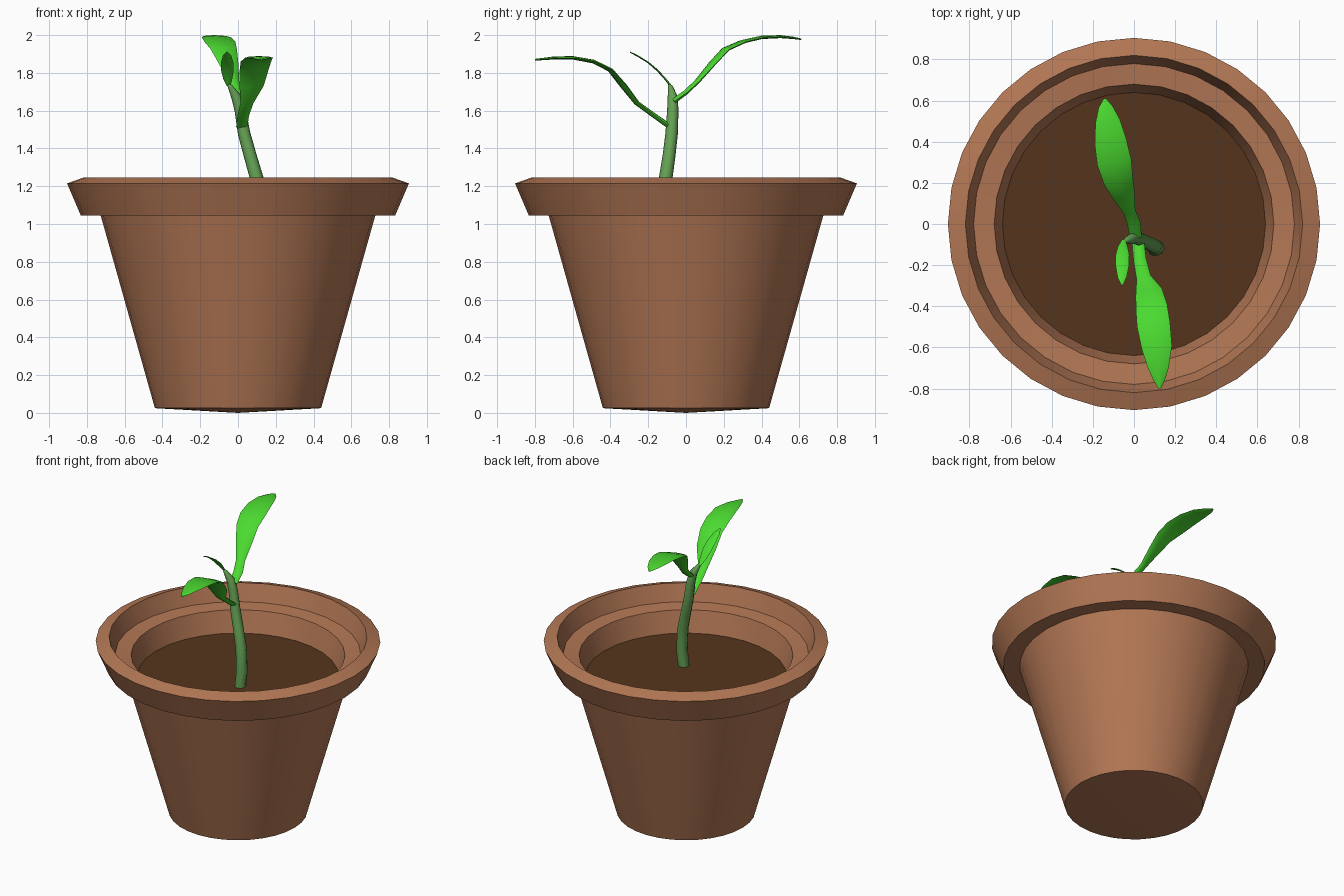
import bpy, bmesh
from math import sin, cos, pi, radians
from mathutils import Vector


def material(name, rgb):
    m = bpy.data.materials.new(name)
    m.diffuse_color = (*rgb, 1)
    return m


def loft(name, rings, mat, angle, cap_start=True, cap_end=True):
    """Skin a list of equal-length point rings."""
    bm = bmesh.new()
    loops = [[bm.verts.new(p) for p in ring] for ring in rings]
    n = len(loops[0])
    for a, b in zip(loops, loops[1:]):
        for i in range(n):
            j = (i + 1) % n
            bm.faces.new((a[i], a[j], b[j], b[i]))
    for loop, cap in ((loops[0], cap_start), (loops[-1], cap_end)):
        if cap:
            c = bm.verts.new(sum((v.co for v in loop), Vector()) / n)
            for i in range(n):
                bm.faces.new((loop[i], loop[(i + 1) % n], c))
    bmesh.ops.remove_doubles(bm, verts=bm.verts, dist=0.0005)
    bmesh.ops.recalc_face_normals(bm, faces=bm.faces)
    me = bpy.data.meshes.new(name)
    bm.to_mesh(me)
    bm.free()
    ob = bpy.data.objects.new(name, me)
    bpy.context.collection.objects.link(ob)
    me.materials.append(mat)
    bpy.ops.object.select_all(action='DESELECT')
    ob.select_set(True)
    bpy.context.view_layer.objects.active = ob
    bpy.ops.object.shade_smooth_by_angle(angle=radians(angle))
    return ob


def circle(r, z, n=32):
    return [Vector((r * cos(2 * pi * i / n), r * sin(2 * pi * i / n), z)) for i in range(n)]


def sweep(name, path, mat, n=8, angle=70, wide=None):
    """Elliptical sections (x, y, z, half width, half thickness) along a path."""
    pts = [Vector(p[:3]) for p in path]
    rings = []
    for k, p in enumerate(path):
        t = (pts[min(k + 1, len(pts) - 1)] - pts[max(k - 1, 0)]).normalized()
        side = Vector(wide) if wide else t.cross(Vector((0, 0, 1)))
        side = (side - t * side.dot(t)).normalized()
        up = side.cross(t)
        rings.append([pts[k] + side * p[3] * cos(2 * pi * i / n) + up * p[4] * sin(2 * pi * i / n)
                      for i in range(n)])
    return loft(name, rings, mat, angle)


clay = material("clay", (0.45, 0.185, 0.09))
earth = material("earth", (0.09, 0.036, 0.012))
stem_green = material("stem_green", (0.13, 0.36, 0.09))
leaf_green = material("leaf_green", (0.07, 0.70, 0.03))

# Pot: tapered body, overhanging rim, stepped inside
profile = [(0.0001, 0), (0.44, 0.025), (0.727, 1.045), (0.832, 1.045), (0.905, 1.215),
           (0.82, 1.245), (0.78, 1.13), (0.68, 1.12), (0.63, 0.94)]
loft("pot", [circle(r, z) for r, z in profile], clay, 25, False, True)

# Soil
loft("soil", [circle(0.645, 0.95), circle(0.645, 0.975)], earth, 30)

# Stem, bending over at the top
sweep("stem", [(0.10, -0.122, 0.95, 0.036, 0.036), (0.112, -0.116, 1.08, 0.037, 0.037),
               (0.10, -0.108, 1.24, 0.036, 0.036), (0.065, -0.09, 1.36, 0.034, 0.034),
               (0.032, -0.076, 1.48, 0.033, 0.033), (0.012, -0.07, 1.60, 0.030, 0.030),
               (-0.008, -0.07, 1.67, 0.027, 0.027), (-0.04, -0.082, 1.725, 0.014, 0.014),
               (-0.05, -0.09, 1.74, 0.006, 0.006)], stem_green, wide=(0, 1, 0))

# Back leaf
sweep("back_leaf", [(0.008, -0.065, 1.65, 0.03, 0.014), (0.0, 0.0, 1.698, 0.032, 0.013),
                    (-0.022, 0.06, 1.755, 0.030, 0.012), (-0.05, 0.14, 1.85, 0.055, 0.011),
                    (-0.075, 0.21, 1.925, 0.072, 0.011), (-0.096, 0.30, 1.965, 0.084, 0.010),
                    (-0.114, 0.40, 1.988, 0.078, 0.009), (-0.128, 0.50, 1.992, 0.060, 0.008),
                    (-0.138, 0.57, 1.985, 0.034, 0.006), (-0.142, 0.61, 1.978, 0.006, 0.004)],
      leaf_green)

# Front leaf
sweep("front_leaf", [(0.02, -0.085, 1.515, 0.03, 0.014), (0.028, -0.17, 1.575, 0.031, 0.013),
                     (0.047, -0.26, 1.64, 0.036, 0.012), (0.072, -0.33, 1.73, 0.066, 0.011),
                     (0.085, -0.40, 1.815, 0.077, 0.011), (0.095, -0.49, 1.860, 0.081, 0.010),
                     (0.111, -0.60, 1.880, 0.074, 0.009), (0.119, -0.70, 1.879, 0.050, 0.008),
                     (0.123, -0.76, 1.873, 0.028, 0.006), (0.125, -0.80, 1.870, 0.006, 0.004)],
      leaf_green)

# Young leaf at the tip
sweep("small_leaf", [(-0.05, -0.08, 1.73, 0.010, 0.006), (-0.054, -0.11, 1.768, 0.024, 0.005),
                     (-0.056, -0.15, 1.812, 0.033, 0.005), (-0.057, -0.20, 1.855, 0.033, 0.004),
                     (-0.058, -0.26, 1.892, 0.022, 0.004), (-0.058, -0.297, 1.91, 0.004, 0.003)],
      leaf_green)
